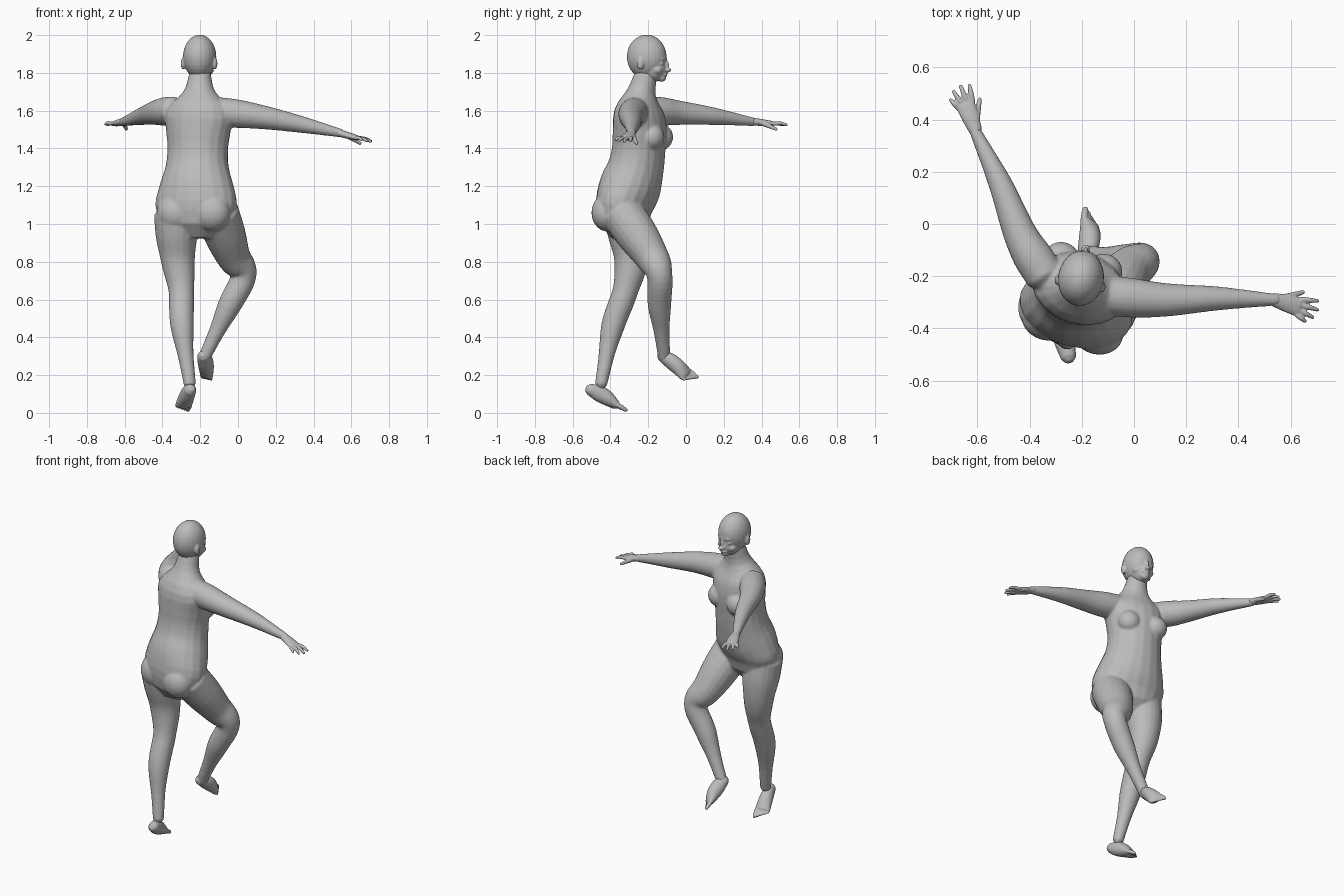
import bpy
import bmesh
from math import sin, cos, pi, floor
from mathutils import Vector, Matrix

cube = bpy.data.objects.get("Cube")
if cube:
    bpy.data.objects.remove(cube, do_unlink=True)

grey = bpy.data.materials.new("plain grey")
grey.use_nodes = True
grey.diffuse_color = (0.5, 0.5, 0.5, 1)
grey.node_tree.nodes["Principled BSDF"].inputs["Base Color"].default_value = (0.5, 0.5, 0.5, 1)

UP = Vector((0, 0, 1))
FORWARD = Vector((0, 1, 0))
SIDES = 20
RINGS = 24


def curve(values, t):
    """Smooth value at t in 0..1 through evenly spaced numbers or vectors."""
    v = [values[0] * 2 - values[1], *values, values[-1] * 2 - values[-2]]
    span = len(values) - 1
    i = min(floor(t * span), span - 1)
    u = t * span - i
    a, b, c, d = v[i:i + 4]
    return (b * 2 + (c - a) * u + (a * 2 - b * 5 + c * 4 - d) * u * u
            + (b * 3 - a - c * 3 + d) * u ** 3) / 2


def tube(bm, joints, widths, depths, up=UP):
    """Closed tube with elliptical sections and rounded ends."""
    joints = [Vector(j) for j in joints]
    path = []
    for step in range(RINGS + 1):
        t = step / RINGS
        path.append((curve(joints, t), curve(widths, t), curve(depths, t)))
    for end, inner, place in ((0, 1, 0), (-1, -2, RINGS + 2)):
        p, w, d = path[end]
        outward = (p - path[inner][0]).normalized()
        path.insert(place, (p + outward * min(w, d) * 0.6, w * 0.5, d * 0.5))

    rings = []
    for i, (p, w, d) in enumerate(path):
        before, after = path[max(i - 1, 0)][0], path[min(i + 1, len(path) - 1)][0]
        along = (after - before).normalized()
        side = along.cross(up).normalized()
        top = side.cross(along)
        ring = []
        for k in range(SIDES):
            angle = 2 * pi * k / SIDES
            ring.append(bm.verts.new(p + side * w * cos(angle) + top * d * sin(angle)))
        rings.append(ring)

    faces = [bm.faces.new(rings[0]), bm.faces.new(rings[-1][::-1])]
    for lower, upper in zip(rings, rings[1:]):
        for k in range(SIDES):
            n = (k + 1) % SIDES
            faces.append(bm.faces.new((lower[k], upper[k], upper[n], lower[n])))
    bmesh.ops.recalc_face_normals(bm, faces=faces)


def ball(bm, frame, centre, radii):
    matrix = frame @ Matrix.Translation(centre) @ Matrix.Diagonal((*radii, 1))
    bmesh.ops.create_uvsphere(bm, u_segments=24, v_segments=16, radius=1, matrix=matrix)


def turned(origin, yaw):
    return Matrix.Translation(origin) @ Matrix.Rotation(yaw, 4, 'Z')


def finish(bm, name, voxel, smoothing):
    """Fuse overlapping pieces into one smooth skin."""
    mesh = bpy.data.meshes.new(name)
    bm.to_mesh(mesh)
    bm.free()
    mesh.materials.append(grey)
    ob = bpy.data.objects.new(name, mesh)
    bpy.context.collection.objects.link(ob)
    fuse = ob.modifiers.new("fuse", 'REMESH')
    fuse.mode = 'VOXEL'
    fuse.voxel_size = voxel
    fuse.use_smooth_shade = True
    soften = ob.modifiers.new("soften", 'SMOOTH')
    soften.factor = 0.5
    soften.iterations = smoothing


# Torso and neck, one section every tenth of a unit
body = bmesh.new()
spine = [-.33, -.325, -.295, -.265, -.25, -.245, -.25, -.235, -.21]
tube(body, [(-.225 + i * .003, y, 1 + i / 10) for i, y in enumerate(spine)],
     [.19, .222, .2, .17, .162, .175, .18, .085, .056],
     [.125, .148, .16, .147, .14, .14, .125, .075, .06],
     Vector((.27, .96, 0)))
chest = turned((-.22, -.245, 1.46), -.27)
hips = turned((-.22, -.33, 1.06), -.27)
for s in (-1, 1):
    ball(body, chest, (s * .085, .09, 0), (.07, .067, .07))
    ball(body, hips, (s * .1, -.06, 0), (.1, .085, .1))

# Arms, one held out to the side and one held forward
arm = [.075, .076, .066, .056, .046, .034, .022]
for joints in ([(-.14, -.27, 1.6), (.1, -.29, 1.57), (.32, -.285, 1.53), (.55, -.29, 1.48)],
               [(-.34, -.2, 1.6), (-.43, -.05, 1.59), (-.51, .15, 1.57), (-.61, .36, 1.54)]):
    tube(body, joints, arm, arm)

# Legs, one standing and one raised, from hip to ankle
leg = [.115, .11, .093, .081, .068, .066, .061, .042, .032]
for joints in ([(-.33, -.32, 1.05), (-.32, -.29, .83), (-.3, -.32, .65),
                (-.295, -.39, .45), (-.255, -.45, .15)],
               [(-.11, -.34, 1.06), (-.03, -.19, .84), (.03, -.14, .73),
                (-.05, -.14, .56), (-.18, -.115, .29)]):
    tube(body, joints, leg, leg, FORWARD)
finish(body, "body", .007, 5)

# Head and face
head = bmesh.new()
skull = turned((-.203, -.208, 1.885), -.16)
cranium = ((0, 0, 0), (.088, .106, .117))
jaw = ((0, .036, -.06), (.064, .07, .073))
chin = ((0, .08, -.11), (.026, .024, .022))
brow = ((0, .076, -.01), (.055, .032, .02))
nose_bridge = ((0, .106, -.045), (.01, .014, .03))
nose_tip = ((0, .112, -.07), (.017, .02, .012))
lips = ((0, .097, -.094), (.025, .014, .01))
for centre, radii in (cranium, jaw, chin, brow, nose_bridge, nose_tip, lips):
    ball(head, skull, centre, radii)
eye = ((.033, .077, -.036), (.02, .02, .014))
cheek = ((.04, .06, -.07), (.026, .03, .024))
ear = ((.086, -.02, -.035), (.012, .02, .032))
for (x, y, z), radii in (eye, cheek, ear):
    for s in (-1, 1):
        ball(head, skull, (s * x, y, z), radii)
finish(head, "head", .005, 3)


def hand(name, wrist, direction, s):
    """Flat palm with four fanned fingers and a lowered thumb on side s."""
    bm = bmesh.new()
    wrist, along = Vector(wrist), Vector(direction).normalized()
    side = along.cross(UP).normalized() * s
    knuckles = wrist + along * .11
    tube(bm, [wrist, wrist.lerp(knuckles, .5), knuckles], [.025, .033, .038], [.02, .018, .014])
    finger = [.011, .01, .007]
    for i in range(4):
        base = knuckles + side * (.03 - .02 * i)
        reach = (along + side * (.2 - .2 * i)).normalized()
        tip = base + reach * (.075 - .008 * (i - 1) ** 2)
        tube(bm, [base, base.lerp(tip, .5) + UP * .005, tip], finger, finger)
    base = wrist + along * .04 + side * .015
    tip = base + along * .07 + side * .045 - UP * .03
    thumb = [.016, .012, .008]
    tube(bm, [base, base.lerp(tip, .5), tip], thumb, thumb)
    finish(bm, name, .004, 2)


hand("right_hand", (.53, -.288, 1.483), (.95, -.28, -.26), -1)
hand("left_hand", (-.605, .355, 1.542), (-.37, .92, -.1), 1)


def foot(name, heel, toes, up, s):
    """Foot from heel to toe tips; s is the side of the big toe."""
    bm = bmesh.new()
    heel, toes = Vector(heel), Vector(toes)
    arch = [heel.lerp(toes, t / 4) + up * .01 * sin(pi * t / 3) for t in range(4)]
    tube(bm, arch, [.03, .037, .042, .046], [.03, .043, .04, .024], up)
    step = toes - arch[-1]
    side = step.cross(up).normalized() * s
    for i in range(5):
        r = .013 - .001 * i
        base = arch[-1] + side * (.034 - .0175 * i) - step * .1 * i
        tip = base + step * (1 - .08 * i)
        toe = [r, r, r * .8]
        tube(bm, [base, base.lerp(tip, .5), tip], toe, toe, up)
    finish(bm, name, .004, 3)


foot("left_foot", (-.25, -.512, .125), (-.3, -.325, .014), UP, 1)
foot("right_foot", (-.186, -.13, .305), (-.163, .042, .17), Vector((.7, .3, .6)), -1)
